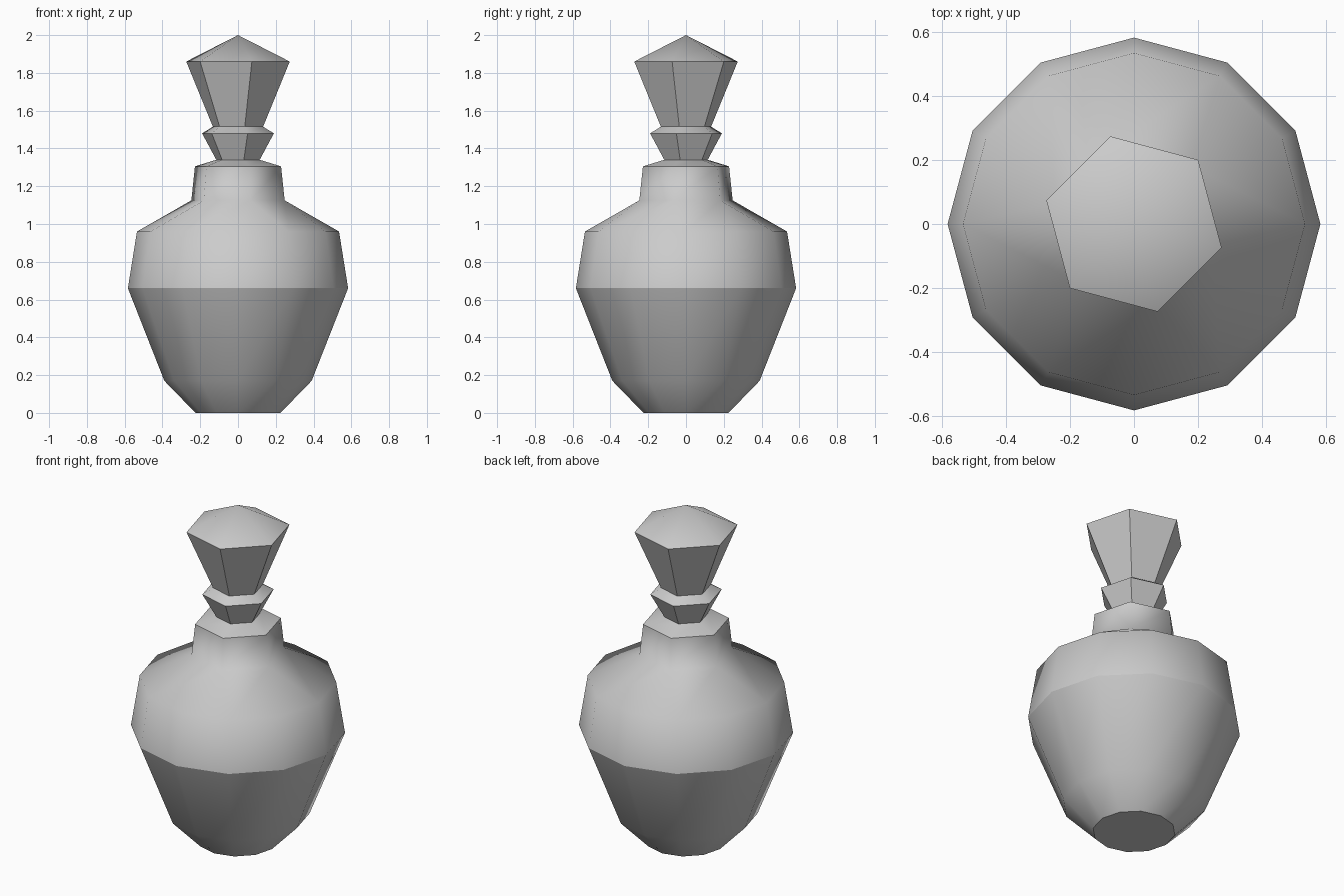
import bpy, bmesh
from math import cos, sin, radians

if "Cube" in bpy.data.objects:
    bpy.data.objects.remove(bpy.data.objects["Cube"])

HEX = 1 / cos(radians(15))  # half-width to corner radius of the turned hexagon


def ring(bm, n, start, r, z):
    return [bm.verts.new((r * cos(radians(start + 360 * i / n)),
                          r * sin(radians(start + 360 * i / n)), z)) for i in range(n)]


def hex_ring(bm, half_width, z):
    return ring(bm, 6, 45, half_width * HEX, z)


def bridge(bm, a, b):
    n = len(a)
    for i in range(n):
        j = (i + 1) % n
        bm.faces.new((a[i], a[j], b[j], b[i]))


def sharpen(bm, loop):
    for i, v in enumerate(loop):
        bm.edges.get((v, loop[(i + 1) % len(loop)])).smooth = False


def finish(bm, name):
    bmesh.ops.recalc_face_normals(bm, faces=bm.faces)
    for f in bm.faces:
        f.smooth = True
    mesh = bpy.data.meshes.new(name)
    bm.to_mesh(mesh)
    bm.free()
    obj = bpy.data.objects.new(name, mesh)
    bpy.context.collection.objects.link(obj)
    return obj


# Bottle: twelve-sided body blending into a six-sided neck
bm = bmesh.new()
body = [ring(bm, 12, 30, r, z) for r, z in
        [(0.225, 0), (0.39, 0.17), (0.583, 0.66), (0.535, 0.96)]]
for a, b in zip(body, body[1:]):
    bridge(bm, a, b)
bm.faces.new(body[0][::-1])
neck = [hex_ring(bm, w, z) for w, z in [(0.247, 1.125), (0.228, 1.305), (0.115, 1.34)]]
for a, b in zip(neck, neck[1:]):
    bridge(bm, a, b)
bm.faces.new(neck[-1])

# Shoulder: each neck corner sits over the middle of one body side
top, base = body[-1], neck[0]
for k in range(6):
    p, q, r = top[2 * k], top[2 * k + 1], top[(2 * k + 2) % 12]
    bm.faces.new((p, q, base[k]))
    bm.faces.new((q, r, base[(k + 1) % 6], base[k]))
for loop in (body[0], body[2], neck[1], neck[2]):
    sharpen(bm, loop)
finish(bm, "bottle")

# Stopper: faceted collar, flared knob and shallow pointed cap
bm = bmesh.new()
rings = [hex_ring(bm, w, z) for w, z in
         [(0.115, 1.34), (0.19, 1.48), (0.133, 1.515), (0.274, 1.86)]]
for a, b in zip(rings, rings[1:]):
    bridge(bm, a, b)
bm.faces.new(rings[0][::-1])
tip = bm.verts.new((0, 0, 2.0))
for i in range(6):
    bm.faces.new((rings[-1][i], rings[-1][(i + 1) % 6], tip))
stopper = finish(bm, "stopper")
bpy.ops.object.select_all(action='DESELECT')
stopper.select_set(True)
bpy.context.view_layer.objects.active = stopper
bpy.ops.object.shade_smooth_by_angle(angle=radians(35))
